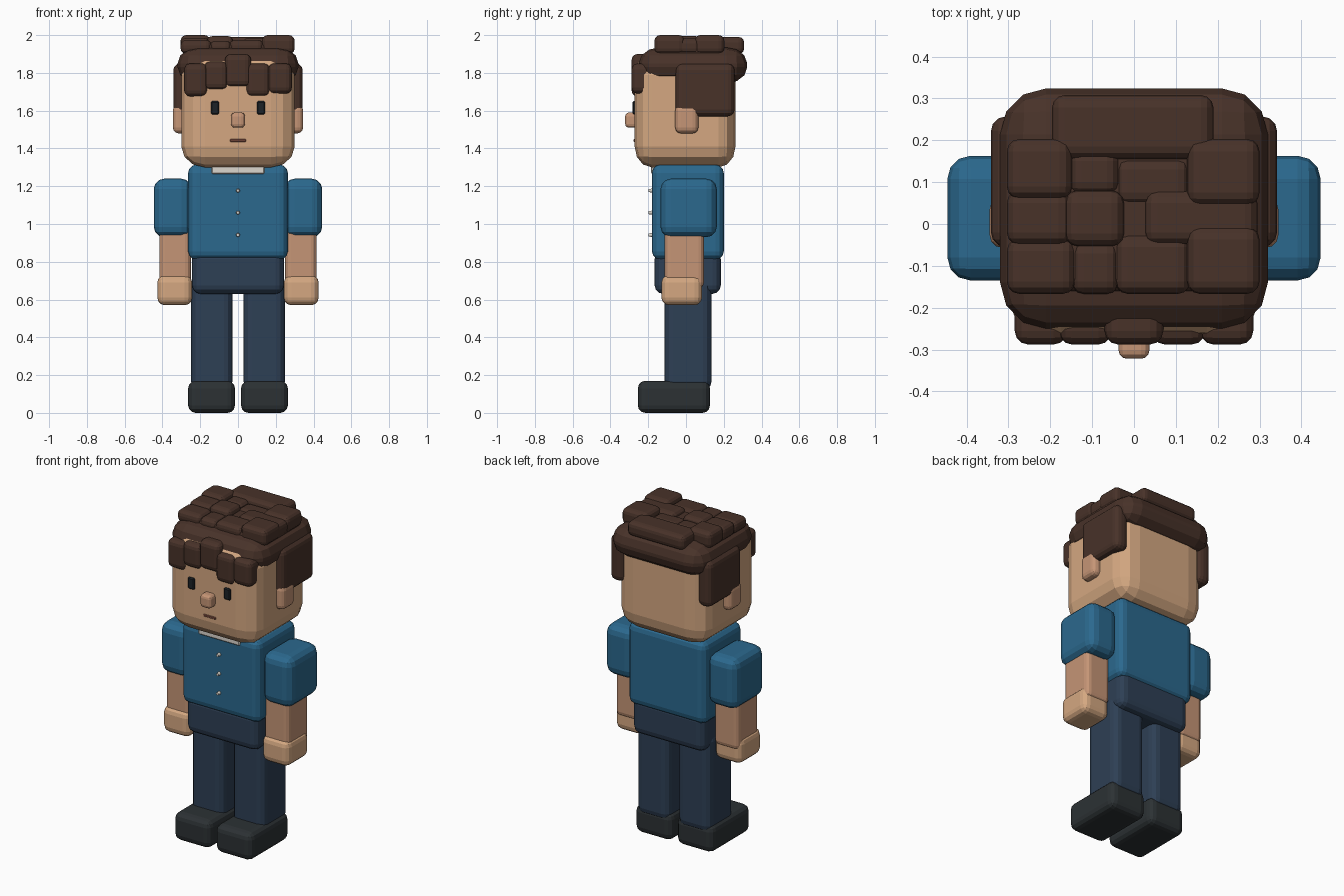
import bpy, bmesh
from mathutils import Vector, Matrix

COLORS = {
    "skin": (0.66, 0.39, 0.22), "arm_skin": (0.56, 0.30, 0.18),
    "hair": (0.065, 0.032, 0.022), "shirt": (0.024, 0.14, 0.27),
    "trousers": (0.027, 0.05, 0.09), "shoe": (0.025, 0.031, 0.034),
    "dark": (0.012, 0.016, 0.02), "lip": (0.25, 0.09, 0.06),
    "cloth": (0.72, 0.68, 0.62),
}
MATS = {}
for key, rgb in COLORS.items():
    MATS[key] = bpy.data.materials.new(key)
    MATS[key].diffuse_color = (*rgb, 1)


def finish(bm, name, mat):
    me = bpy.data.meshes.new(name)
    bm.to_mesh(me)
    bm.free()
    me.materials.append(MATS[mat])
    ob = bpy.data.objects.new(name, me)
    bpy.context.collection.objects.link(ob)
    return ob


def block(name, mat, x, y, z, bevel=0.03, seg=3):
    """Rounded box from axis ranges; bevel may be one width or one per axis."""
    lo, hi = Vector((x[0], y[0], z[0])), Vector((x[1], y[1], z[1]))
    bv = Vector(bevel) if isinstance(bevel, tuple) else Vector((bevel,) * 3)
    size = hi - lo
    bm = bmesh.new()
    bmesh.ops.create_cube(bm, size=1)
    bmesh.ops.scale(bm, vec=[s / b for s, b in zip(size, bv)], verts=bm.verts)
    bmesh.ops.bevel(bm, geom=bm.edges[:], offset=1, segments=seg, profile=0.5,
                    affect='EDGES', clamp_overlap=True)
    bmesh.ops.scale(bm, vec=bv, verts=bm.verts)
    bmesh.ops.translate(bm, vec=(lo + hi) / 2, verts=bm.verts)
    return finish(bm, name, mat)


def pair(name, mat, x, y, z, bevel=0.03, seg=3):
    block(name + "_left", mat, x, y, z, bevel, seg)
    block(name + "_right", mat, (-x[1], -x[0]), y, z, bevel, seg)


# legs and feet
pair("shoe", "shoe", (0.016, 0.264), (-0.255, 0.127), (0.0, 0.17), 0.04)
pair("leg", "trousers", (0.03, 0.248), (-0.113, 0.135), (0.12, 0.72), 0.045)
block("hips", "trousers", (-0.243, 0.243), (-0.166, 0.184), (0.63, 0.86), 0.045)

# torso, collar and buttons
block("shirt_body", "shirt", (-0.264, 0.264), (-0.18, 0.2), (0.81, 1.315), 0.045)
block("collar", "cloth", (-0.14, 0.14), (-0.186, -0.08), (1.265, 1.318), 0.006, 1)
for i, z in enumerate((0.942, 1.06, 1.177)):
    bm = bmesh.new()
    bmesh.ops.create_cone(bm, cap_ends=True, segments=12, radius1=0.011, radius2=0.008,
                          depth=0.025, matrix=Matrix.Translation((0, -0.187, z))
                          @ Matrix.Rotation(1.5708, 4, 'X'))
    finish(bm, f"button_{i + 1}", "cloth")

# arms
pair("sleeve", "shirt", (0.245, 0.446), (-0.135, 0.163), (0.93, 1.24), 0.055)
pair("forearm", "arm_skin", (0.25, 0.416), (-0.113, 0.095), (0.66, 0.98), 0.03)
pair("hand", "skin", (0.243, 0.427), (-0.13, 0.085), (0.57, 0.73), 0.04)

# head and face
block("head", "skin", (-0.3, 0.3), (-0.272, 0.262), (1.3, 1.9), (0.125, 0.09, 0.11))
pair("ear", "arm_skin", (0.27, 0.345), (-0.057, 0.065), (1.48, 1.63), 0.03)
block("nose", "arm_skin", (-0.037, 0.037), (-0.322, -0.24), (1.51, 1.59), 0.02)
pair("eye", "dark", (0.1, 0.143), (-0.283, -0.25), (1.58, 1.65), 0.006, 1)
block("mouth", "lip", (-0.043, 0.043), (-0.277, -0.25), (1.435, 1.449), 0.003, 1)

# hair cap and side panels
block("hair_cap", "hair", (-0.32, 0.32), (-0.25, 0.324), (1.745, 1.935), (0.11, 0.11, 0.085))
pair("hair_side", "hair", (0.25, 0.342), (-0.055, 0.257), (1.57, 1.85), 0.035)

# fringe locks: x range, z range
fringe = [(-0.285, -0.16, 1.675, 1.85), (-0.18, -0.053, 1.71, 1.86),
          (-0.07, 0.07, 1.725, 1.9), (0.042, 0.17, 1.675, 1.85),
          (0.158, 0.285, 1.69, 1.85)]
for i, (x0, x1, z0, z1) in enumerate(fringe):
    block(f"fringe_lock_{i + 1}", "hair", (x0, x1), (-0.288, -0.18), (z0, z1), 0.032)

# crown locks: x range, y range, top
crown = [(-0.196, 0.19, 0.155, 0.308, 1.99), (0.127, 0.3, 0.045, 0.203, 2.0),
         (0.127, 0.3, -0.167, -0.007, 2.0), (0.026, 0.295, -0.05, 0.08, 1.985),
         (-0.304, -0.148, 0.06, 0.203, 2.0), (-0.304, -0.15, -0.05, 0.08, 1.985),
         (-0.304, -0.14, -0.167, -0.035, 1.975), (-0.155, -0.035, 0.07, 0.18, 1.98),
         (-0.165, -0.024, -0.053, 0.08, 1.995), (-0.045, 0.135, 0.045, 0.16, 1.97),
         (-0.045, 0.135, -0.167, -0.025, 1.975), (-0.15, -0.035, -0.167, -0.04, 1.97)]
for i, (x0, x1, y0, y1, top) in enumerate(crown):
    block(f"crown_lock_{i + 1}", "hair", (x0, x1), (y0, y1), (1.9, top), 0.03)
block("crown_base", "hair", (-0.29, 0.29), (-0.16, 0.2), (1.88, 1.96), 0.03)
